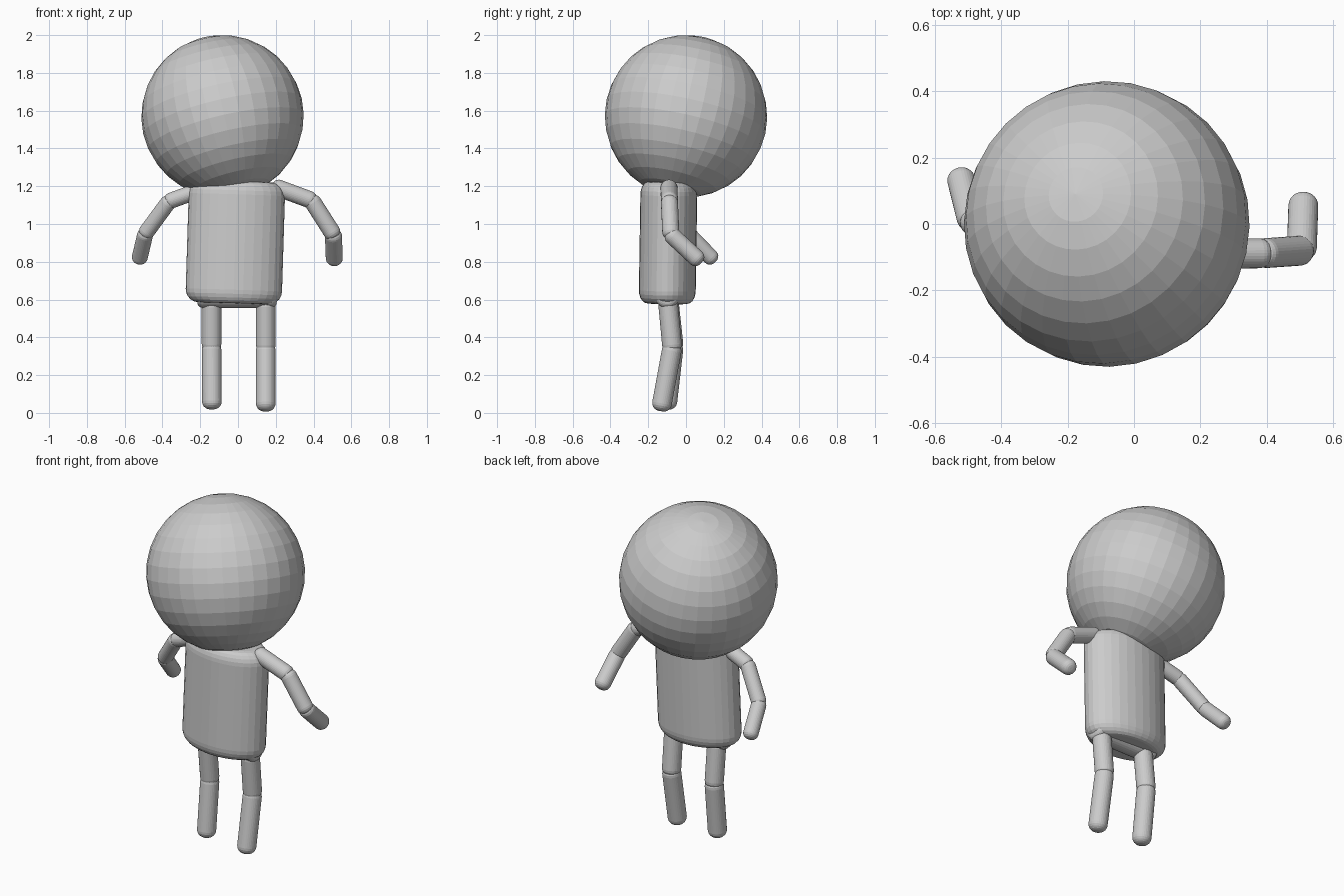
import bpy, bmesh, math
from mathutils import Vector

cube = bpy.data.objects.get("Cube")
if cube:
    bpy.data.objects.remove(cube, do_unlink=True)

grey = bpy.data.materials.new("plain grey")
grey.use_nodes = True
GREY = (0.6, 0.6, 0.6, 1)
grey.diffuse_color = GREY
grey.node_tree.nodes["Principled BSDF"].inputs["Base Color"].default_value = GREY


def add_object(name, bm):
    mesh = bpy.data.meshes.new(name)
    bm.to_mesh(mesh)
    bm.free()
    mesh.materials.append(grey)
    obj = bpy.data.objects.new(name, mesh)
    bpy.context.collection.objects.link(obj)
    return obj


def rounded_rod(name, start, end, radius, bevel, sides=32, steps=5, squash=1):
    """Cylinder with rounded rims running from tip to tip."""
    start, end = Vector(start), Vector(end)
    axis = end - start
    bm = bmesh.new()
    bmesh.ops.create_cone(bm, cap_ends=True, segments=sides, radius1=radius,
                          radius2=radius, depth=axis.length)
    rims = [e for e in bm.edges if abs(e.verts[0].co.z - e.verts[1].co.z) < 1e-5]
    bmesh.ops.bevel(bm, geom=rims, offset=bevel, segments=steps, profile=0.5,
                    affect='EDGES')
    bmesh.ops.scale(bm, vec=(1, squash, 1), verts=bm.verts)
    obj = add_object(name, bm)
    obj.location = (start + end) / 2
    obj.rotation_euler = Vector((0, 0, 1)).rotation_difference(axis).to_euler()
    return obj


def limb(names, joints, radius):
    """Chain of rods whose rounded ends meet at the joints."""
    for name, a, b in zip(names, joints, joints[1:]):
        a, b = Vector(a), Vector(b)
        reach = (b - a).normalized() * radius * 0.5
        rounding = radius * 0.8
        rounded_rod(name, a - reach, b + reach, radius, rounding)


# Head, tipped back and to one side
bm = bmesh.new()
bmesh.ops.create_uvsphere(bm, u_segments=32, v_segments=16, radius=0.43)
head = add_object("head", bm)
head.location = (-0.082, 0, 1.57)
tip = Vector((-0.22, 0.21, 0.95))
head.rotation_euler = Vector((0, 0, 1)).rotation_difference(tip).to_euler()

# Torso and hip bar
rounded_rod("torso", (-0.024, -0.1, 0.58), (-0.004, -0.09, 1.225),
            0.255, 0.07, squash=0.59)
rounded_rod("hips", (-0.215, -0.1, 0.62), (0.205, -0.1, 0.62), 0.065, 0.03)

# Arms
arm_parts = ["shoulder", "upper_arm", "forearm"]
limb(["right_" + p for p in arm_parts],
     [(-0.2, -0.08, 1.18), (-0.365, -0.06, 1.12), (-0.49, 0.01, 0.95),
      (-0.522, 0.14, 0.815)], 0.042)
limb(["left_" + p for p in arm_parts],
     [(0.2, -0.09, 1.195), (0.39, -0.088, 1.125), (0.505, -0.08, 0.945),
      (0.51, 0.065, 0.81)], 0.045)

# Legs
leg_parts = ["thigh", "shin"]
limb(["right_" + p for p in leg_parts],
     [(-0.14, -0.09, 0.58), (-0.14, -0.065, 0.35), (-0.138, -0.1, 0.045)], 0.052)
limb(["left_" + p for p in leg_parts],
     [(0.147, -0.095, 0.58), (0.147, -0.073, 0.345), (0.147, -0.13, 0.035)], 0.052)
